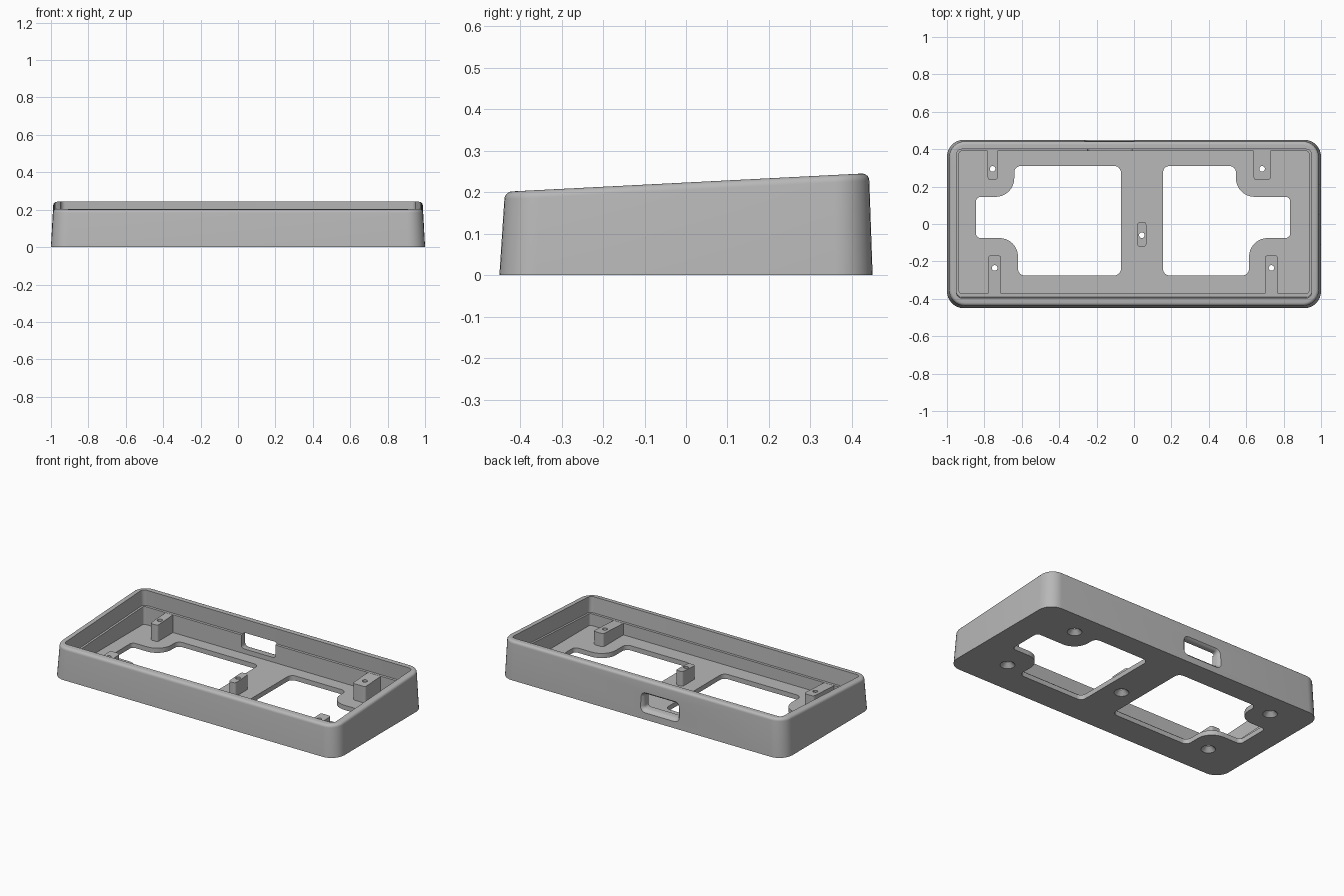
import bpy, bmesh, math
from mathutils import Vector

old = bpy.data.objects.get("Cube")
if old:
    bpy.data.objects.remove(old, do_unlink=True)

grey = bpy.data.materials.new("light grey plastic")
grey.use_nodes = True
grey.diffuse_color = (0.48, 0.48, 0.48, 1)
grey.node_tree.nodes["Principled BSDF"].inputs["Base Color"].default_value = (0.48, 0.48, 0.48, 1)

FLOOR = 0.03
LEDGE = 0.1          # depth of the ledge below the tilted rim


def top(y):
    """Height of the tilted rim plane."""
    return 0.2235 + 0.051 * y


def outline(corners, seg=8):
    """Right-angled polygon with a radius at each corner (x, y, r)."""
    pts = []
    n = len(corners)
    for i, (x, y, r) in enumerate(corners):
        p = Vector((x, y))
        if r == 0:
            pts.append(p)
            continue
        u = (Vector(corners[i - 1][:2]) - p).normalized()
        v = (Vector(corners[(i + 1) % n][:2]) - p).normalized()
        c = p + (u + v) * r
        for k in range(seg + 1):
            t = math.pi / 2 * k / seg
            pts.append(c - v * r * math.cos(t) - u * r * math.sin(t))
    return pts


def rect(x0, x1, y0, y1, r):
    return outline([(x0, y0, r), (x1, y0, r), (x1, y1, r), (x0, y1, r)])


def flat(pts, z):
    return [(p.x, p.y, z) for p in pts]


def tilted(pts, depth):
    return [(p.x, p.y, top(p.y) - depth) for p in pts]


def circle(x, y, r, z, n=24):
    return [(x + r * math.cos(math.tau * k / n), y + r * math.sin(math.tau * k / n), z)
            for k in range(n)]


def loft(name, rings):
    """Closed solid through rings of equal point count."""
    bm = bmesh.new()
    loops = [[bm.verts.new(p) for p in ring] for ring in rings]
    n = len(loops[0])
    for a, b in zip(loops, loops[1:]):
        for i in range(n):
            j = (i + 1) % n
            bm.faces.new((a[i], a[j], b[j], b[i]))
    bm.faces.new(loops[0])
    bm.faces.new(loops[-1])
    bmesh.ops.recalc_face_normals(bm, faces=bm.faces)
    mesh = bpy.data.meshes.new(name)
    bm.to_mesh(mesh)
    bm.free()
    mesh.materials.append(grey)
    obj = bpy.data.objects.new(name, mesh)
    bpy.context.collection.objects.link(obj)
    return obj


def combine(target, tool, operation):
    tool.hide_render = True
    bpy.context.view_layer.objects.active = target
    mod = target.modifiers.new("shape", 'BOOLEAN')
    mod.operation = operation
    mod.solver = 'EXACT'
    mod.object = tool
    bpy.ops.object.modifier_apply(modifier=mod.name)
    bpy.data.objects.remove(tool, do_unlink=True)


# Outer shell: drafted sides, rounded tilted rim
rings = [flat(rect(-1, 1, -0.45, 0.45, 0.09), 0)]
FILLET = 0.018
for k in range(6):
    t = math.pi / 2 * k / 5
    inset = FILLET * (1 - math.cos(t))
    depth = FILLET * (1 - math.sin(t))
    rings.append(tilted(rect(-0.988 + inset, 0.988 - inset, -0.438 + inset,
                             0.442 - inset, 0.085 - inset), depth))
case = loft("case", rings)

# Upper recess, square to the tilted rim, and lower cavity down to the floor
combine(case, loft("upper_recess", [
    tilted(rect(-0.948, 0.948, -0.398, 0.397, 0.025), -0.05),
    tilted(rect(-0.948, 0.948, -0.39, 0.405, 0.025), LEDGE)]), 'DIFFERENCE')
cavity = rect(-0.935, 0.935, -0.372, 0.39, 0.015)
combine(case, loft("lower_cavity", [flat(cavity, FLOOR), tilted(cavity, 0.08)]), 'DIFFERENCE')

# Screw bosses: x range, free end, wall end, screw y
R = 0.015
bosses = [
    (-0.78, -0.71, -0.168, -0.38, -0.235),
    (0.70, 0.77, -0.168, -0.38, -0.235),
    (-0.782, -0.73, 0.235, 0.397, 0.295),
    (0.64, 0.73, 0.235, 0.397, 0.295),
    (0.018, 0.066, 0.01, -0.122, -0.06),
]
for x0, x1, free, wall, sy in bosses:
    rw = R if abs(wall) < 0.2 else 0
    shape = outline([(x0, wall, rw), (x1, wall, rw), (x1, free, R), (x0, free, R)])
    combine(case, loft("boss", [flat(shape, 0.02), tilted(shape, LEDGE + 0.001)]), 'UNION')

# Countersunk screw holes through bosses and floor
for x0, x1, free, wall, sy in bosses:
    sx = (x0 + x1) / 2
    combine(case, loft("screw_hole", [
        circle(sx, sy, 0.044, -0.002), circle(sx, sy, 0.042, 0),
        circle(sx, sy, 0.015, 0.027), circle(sx, sy, 0.015, 0.3)]), 'DIFFERENCE')

# Floor openings with side tabs
S, M, L = 0.025, 0.035, 0.1
left_opening = [(-0.845, 0.145, S), (-0.64, 0.145, L), (-0.64, 0.31, M), (-0.07, 0.31, M),
                (-0.07, -0.275, M), (-0.62, -0.275, M), (-0.62, -0.075, L), (-0.845, -0.075, S)]
right_opening = [(0.155, 0.31, M), (0.545, 0.31, M), (0.545, 0.145, L), (0.835, 0.145, S),
                 (0.835, -0.075, S), (0.615, -0.075, L), (0.615, -0.275, M), (0.155, -0.275, M)]
for corners in (left_opening, right_opening):
    shape = outline(corners)
    combine(case, loft("floor_opening", [flat(shape, -0.05), flat(shape, 0.06)]), 'DIFFERENCE')


# Cable port in the back wall, flared outwards
def port(y, grow):
    pts = rect(-0.25 - grow, -0.01 + grow, 0.06 - grow, 0.155 + grow, 0.018 + grow)
    return [(p.x, y, p.y) for p in pts]


combine(case, loft("cable_port", [port(0.36, 0), port(0.425, 0), port(0.435, 0.004),
                                  port(0.445, 0.014), port(0.46, 0.03)]), 'DIFFERENCE')

# Smooth fillets, crisp edges
bpy.ops.object.select_all(action='DESELECT')
case.select_set(True)
bpy.context.view_layer.objects.active = case
bpy.ops.object.shade_smooth_by_angle(angle=math.radians(30))
